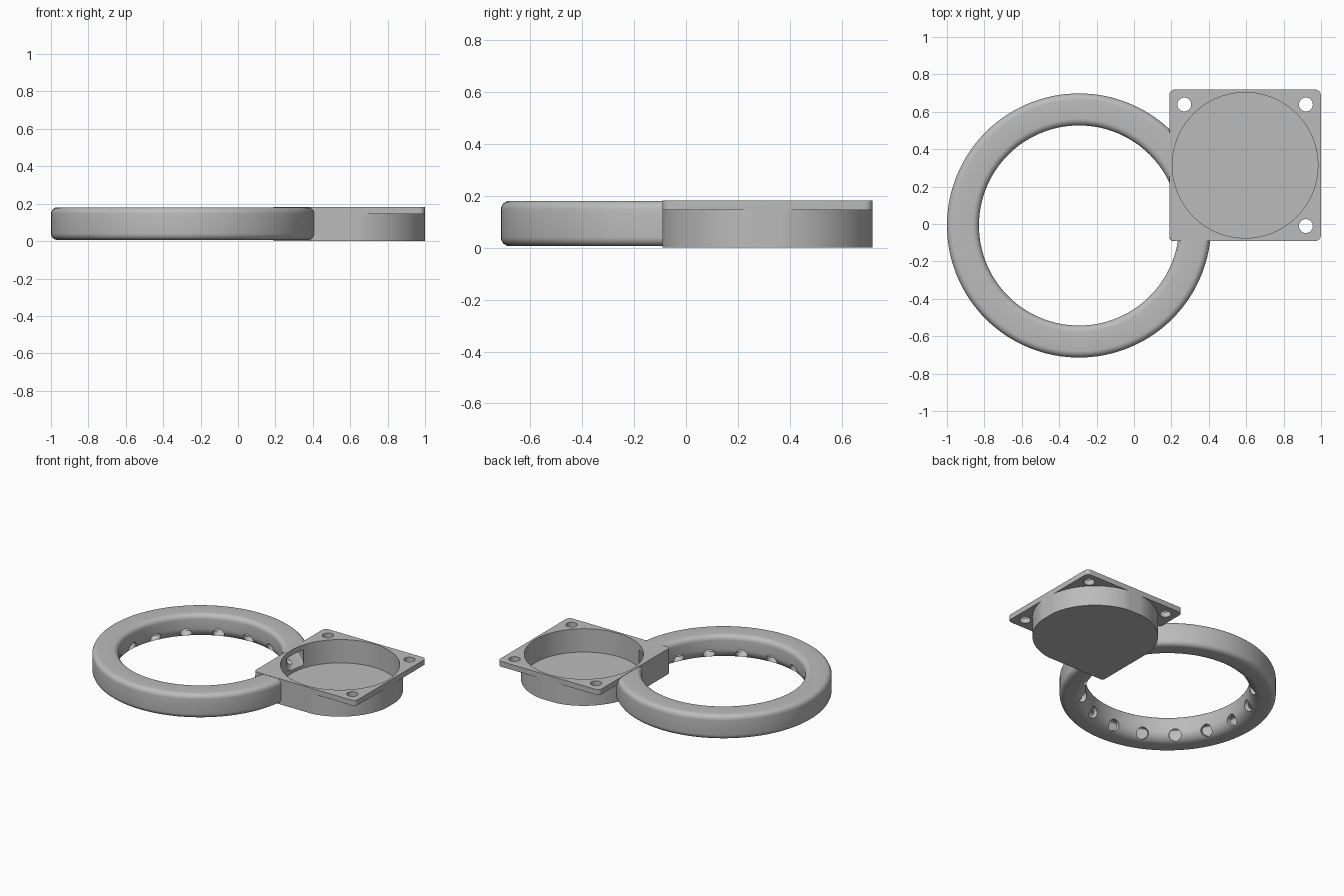
import bpy, bmesh, math
from mathutils import Vector

cube = bpy.data.objects.get("Cube")
if cube:
    bpy.data.objects.remove(cube, do_unlink=True)

grey = bpy.data.materials.new("plain grey")
grey.use_nodes = True
colour = (0.5, 0.5, 0.5, 1)
grey.diffuse_color = colour
grey.node_tree.nodes["Principled BSDF"].inputs["Base Color"].default_value = colour

RING = Vector((-0.294, -0.008, 0))   # ring centre
TUB = Vector((0.594, 0.314, 0))      # socket centre
HALF, TOP, FLOOR, UNDER = 0.405, 0.183, 0.015, 0.145


def finish(bm, name):
    bmesh.ops.recalc_face_normals(bm, faces=bm.faces)
    mesh = bpy.data.meshes.new(name)
    bm.to_mesh(mesh)
    bm.free()
    obj = bpy.data.objects.new(name, mesh)
    bpy.context.collection.objects.link(obj)
    mesh.materials.append(grey)
    return obj


def arc(cx, cy, r, start, end, steps):
    angles = [math.radians(start + (end - start) * i / steps) for i in range(steps + 1)]
    return [(cx + r * math.cos(a), cy + r * math.sin(a)) for a in angles]


def revolve(profile, name, segments=128):
    """Closed (radius, height) profile turned around the ring centre."""
    bm = bmesh.new()
    loops = []
    for s in range(segments):
        a = math.tau * s / segments
        loops.append([bm.verts.new(RING + Vector((r * math.cos(a), r * math.sin(a), z)))
                      for r, z in profile])
    n = len(profile)
    for s in range(segments):
        a, b = loops[s], loops[(s + 1) % segments]
        for i in range(n):
            j = (i + 1) % n
            bm.faces.new((a[i], b[i], b[j], a[j]))
    return finish(bm, name)


def prism(outline, z0, z1, name):
    """Outline around the socket centre, extruded upward."""
    bm = bmesh.new()
    face = bm.faces.new([bm.verts.new(TUB + Vector((x, y, z0))) for x, y in outline])
    ext = bmesh.ops.extrude_face_region(bm, geom=[face])
    verts = [v for v in ext["geom"] if isinstance(v, bmesh.types.BMVert)]
    bmesh.ops.translate(bm, verts=verts, vec=(0, 0, z1 - z0))
    return finish(bm, name)


def duct_profile(inset):
    """Rounded section with a large curve at the lower inner edge."""
    r0, r1, z0, z1 = 0.535 + inset, 0.706 - inset, 0.006 + inset, 0.181 - inset
    small, big = 0.035 - inset * 0.8, 0.075 - inset
    return (arc(r0 + big, z0 + big, big, 180, 270, 10)
            + arc(r1 - small, z0 + small, small, 270, 360, 6)
            + arc(r1 - small, z1 - small, small, 0, 90, 6)
            + arc(r0 + small, z1 - small, small, 90, 180, 6))


def cut(obj, *cutters):
    bpy.context.view_layer.objects.active = obj
    for c in cutters:
        mod = obj.modifiers.new("cut", "BOOLEAN")
        mod.operation, mod.solver, mod.object = "DIFFERENCE", "EXACT", c
        bpy.ops.object.modifier_apply(modifier=mod.name)


# Cutters: air channel, socket bore, nozzle holes, screw holes
channel = revolve(duct_profile(0.03), "channel_cutter")
bore = prism(arc(0, 0, 0.389, 0, 357.1875, 127), FLOOR, 0.3, "bore_cutter")

bm = bmesh.new()
for i in range(16):
    if i in (0, 1):          # these would fall inside the socket
        continue
    a = math.radians(22.5 * i)
    tilt = math.radians(30)
    out = Vector((math.cos(a) * math.cos(tilt), math.sin(a) * math.cos(tilt), math.sin(tilt)))
    centre = RING + Vector((0.61 * math.cos(a), 0.61 * math.sin(a), 0.081)) - out * 0.075
    matrix = out.to_track_quat("Z", "Y").to_matrix().to_4x4()
    matrix.translation = centre
    bmesh.ops.create_cone(bm, cap_ends=True, segments=24, radius1=0.04, radius2=0.04,
                          depth=0.11, matrix=matrix)
nozzles = finish(bm, "nozzle_cutter")

screws = []
for sx, sy in ((1, 1), (-1, 1), (1, -1)):
    screws.append(prism(arc(sx * 0.325, sy * 0.325, 0.037, 0, 348.75, 31),
                        0.1, 0.3, "screw_cutter"))

# Hollow ring with inward nozzle holes
ring = revolve(duct_profile(0), "air_ring")
cut(ring, channel, nozzles, bore)

# Round socket with one square corner that meets the ring
clamp = lambda v: max(-HALF, min(HALF, v))
wall = [(clamp(x), clamp(y)) for x, y in arc(0, 0, 0.41, -90, 180, 96)]
corner = 0.02
wall += arc(corner - HALF, corner - HALF, corner, 180, 270, 5)
socket = prism(wall, 0, UNDER + 0.001, "fan_socket")
cut(socket, bore, channel)

# Square mounting flange with rounded corners
c = HALF - 0.03
plate = []
for k, (sx, sy) in enumerate(((1, 1), (-1, 1), (-1, -1), (1, -1))):
    plate += arc(sx * c, sy * c, 0.03, 90 * k, 90 * k + 90, 6)
flange = prism(plate, UNDER, TOP, "mounting_flange")
cut(flange, bore, *screws)

for obj in [channel, bore, nozzles] + screws:
    bpy.data.objects.remove(obj, do_unlink=True)

bpy.ops.object.select_all(action="DESELECT")
for obj in (ring, socket, flange):
    obj.select_set(True)
bpy.context.view_layer.objects.active = ring
bpy.ops.object.shade_smooth_by_angle(angle=math.radians(30))
